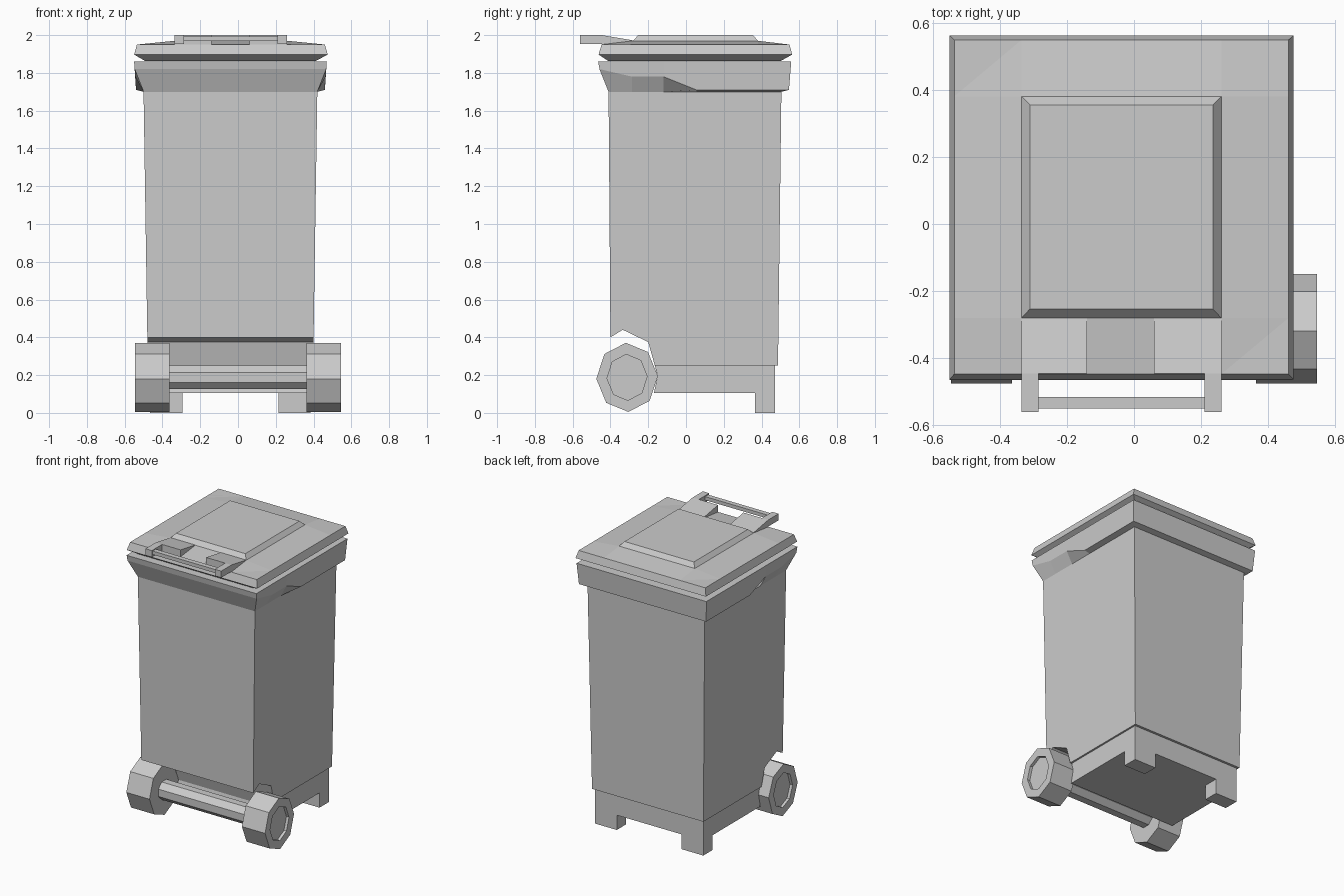
import bpy, bmesh, math

if "Cube" in bpy.data.objects:
    bpy.data.objects.remove(bpy.data.objects["Cube"])

CX = -0.04  # centre line of the bin body


def make(name, verts, faces):
    me = bpy.data.meshes.new(name)
    me.from_pydata(verts, [], faces)
    bm = bmesh.new()
    bm.from_mesh(me)
    bmesh.ops.recalc_face_normals(bm, faces=bm.faces)
    bm.to_mesh(me)
    bm.free()
    ob = bpy.data.objects.new(name, me)
    bpy.context.collection.objects.link(ob)
    return ob


def loft(name, rings):
    """Skin closed rings of equal length and cap both ends."""
    n = len(rings[0])
    verts = [v for r in rings for v in r]
    faces = [(k*n + i, k*n + (i+1) % n, (k+1)*n + (i+1) % n, (k+1)*n + i)
             for k in range(len(rings)-1) for i in range(n)]
    faces += [tuple(range(n)), tuple(range(len(verts)-n, len(verts)))]
    return make(name, verts, faces)


def prism(name, profile, x0, x1):
    """Extrude a (y, z) profile between x0(z) and x1(z)."""
    return loft(name, [[(f(z), y, z) for y, z in profile] for f in (x0, x1)])


def box(name, x0, x1, y0, y1, z0, z1):
    return prism(name, [(y0, z0), (y1, z0), (y1, z1), (y0, z1)],
                 lambda z: x0, lambda z: x1)


def rect(x0, x1, y0, y1, z):
    return [(x0, y0, z), (x1, y0, z), (x1, y1, z), (x0, y1, z)]


# Tapered body with wheel arch cut through the lower front
half = lambda z: 0.44 + 0.02 * (z - 0.4) / 1.3
prism("body", [(-0.41, 1.70), (-0.40, 0.40), (-0.335, 0.44), (-0.20, 0.375),
               (-0.165, 0.25), (0.487, 0.25), (0.505, 1.70)],
      lambda z: CX - half(z), lambda z: CX + half(z))

# Inset base and two rear feet
prism("base", [(-0.165, 0.25), (-0.15, 0.195), (-0.17, 0.105),
               (0.47, 0.105), (0.47, 0.25)],
      lambda z: CX - 0.425, lambda z: CX + 0.425)
for side, a in (("left", -0.465), ("right", 0.215)):
    box(side + "_foot", a, a + 0.17, 0.365, 0.47, 0, 0.105)


# Collar: stepped lower edge, sloping in to the body
def collar_ring(pts):
    return ([(CX + h, y, z) for h, y, z in pts] +
            [(CX - h, y, z) for h, y, z in reversed(pts)])


ys = [-0.285, -0.12, 0.055]
loft("collar", [
    collar_ring([(0.46, y, 1.70) for y in [-0.41] + ys + [0.505]]),
    collar_ring([(0.507, -0.458, 1.82), (0.504, ys[0], 1.78), (0.504, ys[1], 1.78),
                 (0.50, ys[2], 1.71), (0.50, 0.545, 1.71)]),
    collar_ring([(0.51, y, 1.86) for y in [-0.465] + ys + [0.557]])])

# Lid rim (underside flares out, top edge tapers in)
rim = [rect(-0.49, 0.41, -0.41, 0.50, 1.862),
       rect(-0.55, 0.475, -0.463, 0.562, 1.897),
       rect(-0.535, 0.46, -0.447, 0.548, 1.95)]
loft("lid_rim", rim)

# Gently crowned lid top on a 4 x 4 grid
gx, gy = [-0.535, -0.335, 0.26, 0.46], [-0.447, -0.28, 0.38, 0.548]
make("lid_top",
     [(x, y, 1.97 if i in (1, 2) and j in (1, 2) else 1.95)
      for j, y in enumerate(gy) for i, x in enumerate(gx)],
     [(j*4 + i, j*4 + i + 1, j*4 + i + 5, j*4 + i + 4)
      for j in range(3) for i in range(3)])

# Raised lid panel
loft("lid_panel", [rect(-0.335, 0.26, -0.28, 0.38, 1.97),
                   rect(-0.31, 0.235, -0.253, 0.355, 2.0)])

# Lid handle: two wedges, two arms and a grip
for side, w0, w1, a0, a1 in (("left", -0.335, -0.14, -0.335, -0.285),
                             ("right", 0.06, 0.26, 0.21, 0.26)):
    prism(side + "_handle_wedge", [(-0.445, 1.95), (-0.28, 1.968), (-0.28, 1.972), (-0.445, 2.0)],
          lambda z: w0, lambda z: w1)
    box(side + "_handle_arm", a0, a1, -0.56, -0.445, 1.953, 2.0)
box("handle_grip", -0.285, 0.21, -0.55, -0.515, 1.968, 1.993)


# Octagonal wheels with recessed hubs, and the axle
def octagon(x, ry, rz, turn=0.0):
    return [(x, -0.312 + ry*math.cos(math.pi*k/4 + turn),
             0.188 + rz*math.sin(math.pi*k/4 + turn)) for k in range(8)]


for side, s in (("left", -1), ("right", 1)):
    loft(side + "_wheel", [octagon(s*0.363, 0.163, 0.183, 0.04),
                           octagon(s*0.545, 0.163, 0.183, 0.04),
                           octagon(s*0.545, 0.106, 0.122, 0.04),
                           octagon(s*0.525, 0.106, 0.122, 0.04)])
loft("axle", [octagon(x, 0.068, 0.068, math.pi/8) for x in (-0.37, 0.37)])
